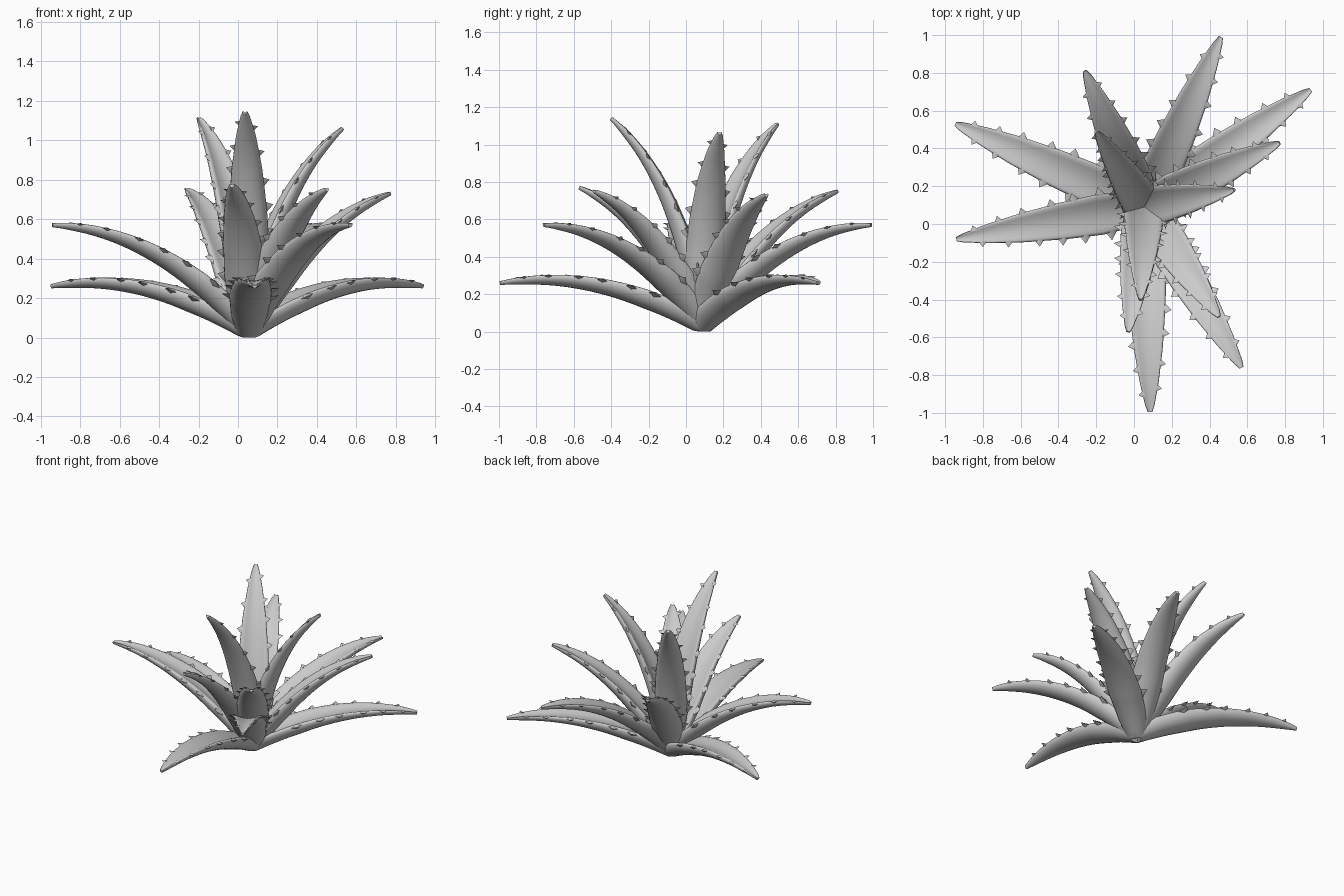
import bpy, bmesh, math
from mathutils import Vector
from mathutils.geometry import interpolate_bezier

if "Cube" in bpy.data.objects:
    bpy.data.objects.remove(bpy.data.objects["Cube"])

CENTRE = Vector((0.055, 0.09, 0.04))

# Each tier: two inner Bezier handles (fractions of reach and height) and leaf tips
TIERS = {
    "inner_leaf": ((0.13, 0.40), (0.45, 0.78),
                   [(0.035, -0.40, 1.14), (-0.20, 0.49, 1.11), (0.53, 0.18, 1.06)]),
    "middle_leaf": ((0.25, 0.39), (0.53, 0.82),
                    [(-0.03, -0.57, 0.77), (-0.26, 0.81, 0.75),
                     (0.77, 0.43, 0.73), (0.45, -0.49, 0.75)]),
    "lower_leaf": ((0.25, 0.53), (0.60, 0.98),
                   [(0.57, -0.76, 0.57), (0.46, 0.99, 0.57), (-0.94, -0.08, 0.57)]),
    "outer_leaf": ((0.32, 0.85), (0.64, 1.27),
                   [(0.085, -0.995, 0.26), (0.935, 0.71, 0.26), (-0.945, 0.53, 0.26)]),
}
WIDTH = [(0, 0.075), (0.12, 0.095), (0.3, 0.108), (0.5, 0.098), (0.7, 0.077),
         (0.86, 0.05), (0.97, 0.024), (1, 0.012)]
THICK = [(0, 0.10), (0.3, 0.10), (0.6, 0.072), (0.9, 0.04), (1, 0.02)]
RINGS = 36


def lookup(table, t):
    for (a, va), (b, vb) in zip(table, table[1:]):
        if t <= b:
            return va + (vb - va) * (t - a) / (b - a)
    return table[-1][1]


def section(w, h, n=12):
    """Crescent: rounded underside, soft rims, shallow hollow on top."""
    pts = []
    for i in range(n + 1):
        a = math.pi * i / n
        pts.append((w * math.cos(a), 0.30 * h - 0.85 * h * math.sin(a)))
    for u, v in ((-0.96, 0.42), (-0.86, 0.46), (-0.65, 0.36), (-0.35, 0.24), (0, 0.19),
                 (0.35, 0.24), (0.65, 0.36), (0.86, 0.46), (0.96, 0.42)):
        pts.append((w * u, h * v))
    return pts


def make_leaf(name, h1, h2, tip):
    tip = Vector(tip)
    span = tip - CENTRE

    def handle(f):
        return CENTRE + Vector((span.x * f[0], span.y * f[0], span.z * f[1]))

    path = interpolate_bezier(CENTRE, handle(h1), handle(h2), tip, RINGS)
    side = Vector((span.y, -span.x, 0)).normalized()
    # Arc-length fractions along the leaf
    dist = [0]
    for a, b in zip(path, path[1:]):
        dist.append(dist[-1] + (b - a).length)
    frac = [d / dist[-1] for d in dist]
    bm = bmesh.new()
    rings, frames = [], []
    for i, p in enumerate(path):
        tan = (path[min(i + 1, RINGS - 1)] - path[max(i - 1, 0)]).normalized()
        nor = side.cross(tan)
        w, h = lookup(WIDTH, frac[i]), lookup(THICK, frac[i])
        frames.append((p, tan, nor, w, h))
        ring = []
        for u, v in section(w, h):
            q = p + side * u + nor * v
            q.z = max(q.z, 0)
            ring.append(bm.verts.new(q))
        rings.append(ring)
    m = len(rings[0])
    for a, b in zip(rings, rings[1:]):
        for j in range(m):
            k = (j + 1) % m
            bm.faces.new((a[j], a[k], b[k], b[j]))
    bm.faces.new(rings[0])
    bm.faces.new(rings[-1])

    # Thorns along both rims, staggered, smaller toward the tip
    for s in (-1, 1):
        for n in range(6):
            t = 0.26 + n * 0.125 + (0.035 if s > 0 else 0)
            i = min(range(RINGS), key=lambda k: abs(frac[k] - t))
            p, tan, nor, w, h = frames[i]
            size = 0.05 - 0.03 * t
            rim = p + side * s * (w - 0.01) + nor * 0.32 * h
            apex = bm.verts.new(rim + side * s * (size + 0.008) + tan * size * 0.4 + nor * size * 0.3)
            base = [bm.verts.new(rim + tan * a * size + nor * b * size * 0.4)
                    for a, b in ((1, 0), (0, 1), (-1, 0), (0, -1))]
            for j in range(4):
                bm.faces.new((base[j], base[(j + 1) % 4], apex))
            bm.faces.new(base)
    bmesh.ops.recalc_face_normals(bm, faces=bm.faces)
    mesh = bpy.data.meshes.new(name)
    bm.to_mesh(mesh)
    bm.free()
    obj = bpy.data.objects.new(name, mesh)
    bpy.context.collection.objects.link(obj)
    bpy.ops.object.select_all(action='DESELECT')
    obj.select_set(True)
    bpy.context.view_layer.objects.active = obj
    bpy.ops.object.shade_smooth_by_angle(angle=math.radians(60))


for tier, (a, b, tips) in TIERS.items():
    for n, tip in enumerate(tips, 1):
        make_leaf(f"{tier}_{n}", a, b, tip)
